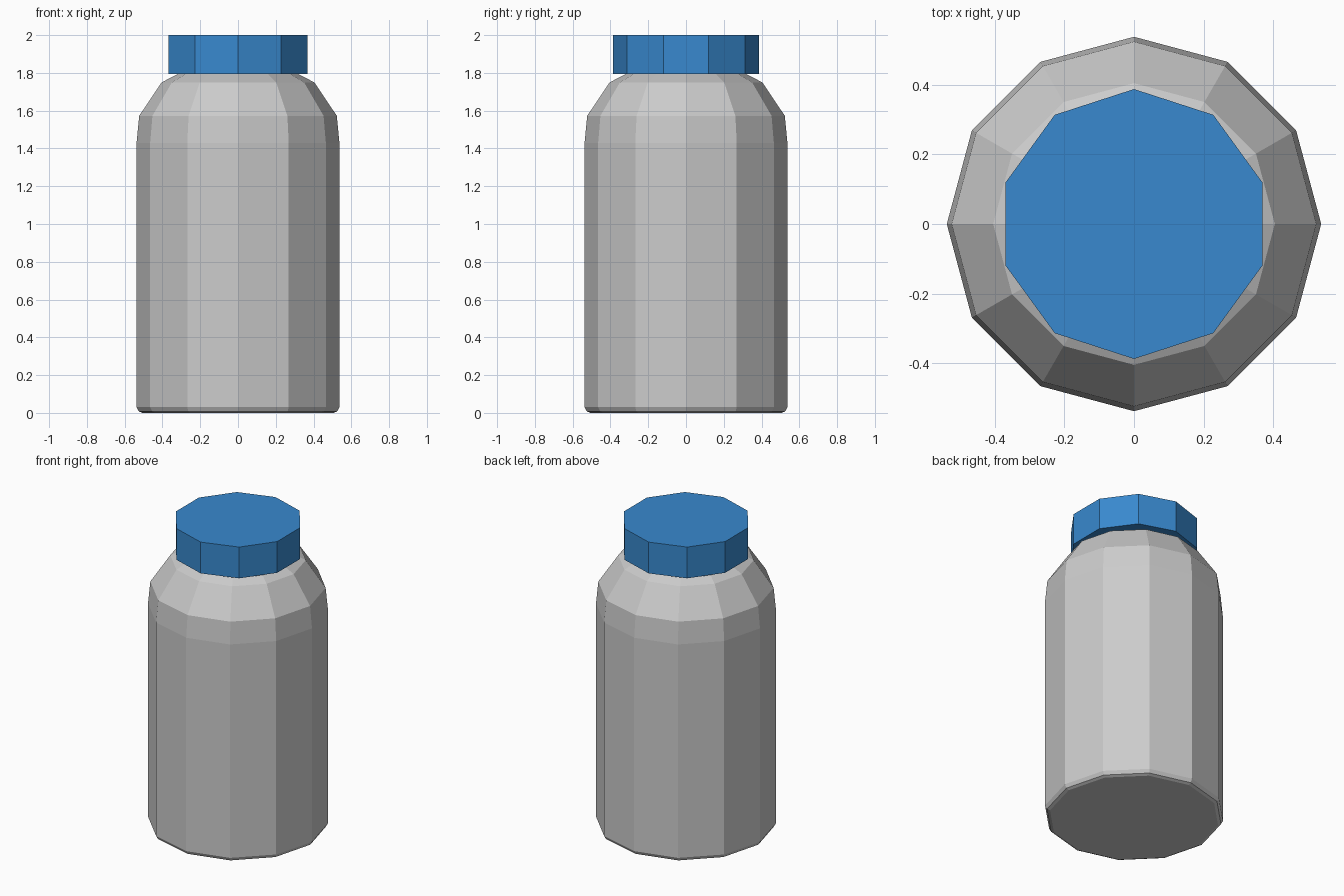
import bpy, bmesh
from math import sin, cos, pi

if "Cube" in bpy.data.objects:
    bpy.data.objects.remove(bpy.data.objects["Cube"])


def lathe(name, profile, sides, start=0.0):
    """Flat-shaded faceted solid from (radius, height) pairs, capped at both ends."""
    bm = bmesh.new()
    rings = [[bm.verts.new((r * cos(start + 2 * pi * i / sides),
                            r * sin(start + 2 * pi * i / sides), z))
              for i in range(sides)] for r, z in profile]
    for a, b in zip(rings, rings[1:]):
        for i in range(sides):
            j = (i + 1) % sides
            bm.faces.new((a[i], a[j], b[j], b[i]))
    bm.faces.new(rings[0][::-1])
    bm.faces.new(rings[-1])
    mesh = bpy.data.meshes.new(name)
    bm.to_mesh(mesh)
    bm.free()
    obj = bpy.data.objects.new(name, mesh)
    bpy.context.collection.objects.link(obj)
    return obj


# Twelve-sided bottle: rounded foot, straight wall, sloping shoulder, neck
lathe("bottle_body", [(0.507, 0), (0.525, 0.008), (0.537, 0.03), (0.537, 1.43),
                      (0.523, 1.573), (0.404, 1.75), (0.32, 1.793), (0.32, 1.83)], 12)

# Ten-sided screw cap with a corner facing front and back
cap = lathe("cap", [(0.387, 1.795), (0.387, 2.0)], 10, pi / 2)
blue = bpy.data.materials.new("cap_blue")
blue.diffuse_color = (0.04, 0.25, 0.62, 1)
blue.use_nodes = True
blue.node_tree.nodes["Principled BSDF"].inputs["Base Color"].default_value = blue.diffuse_color
cap.data.materials.append(blue)
